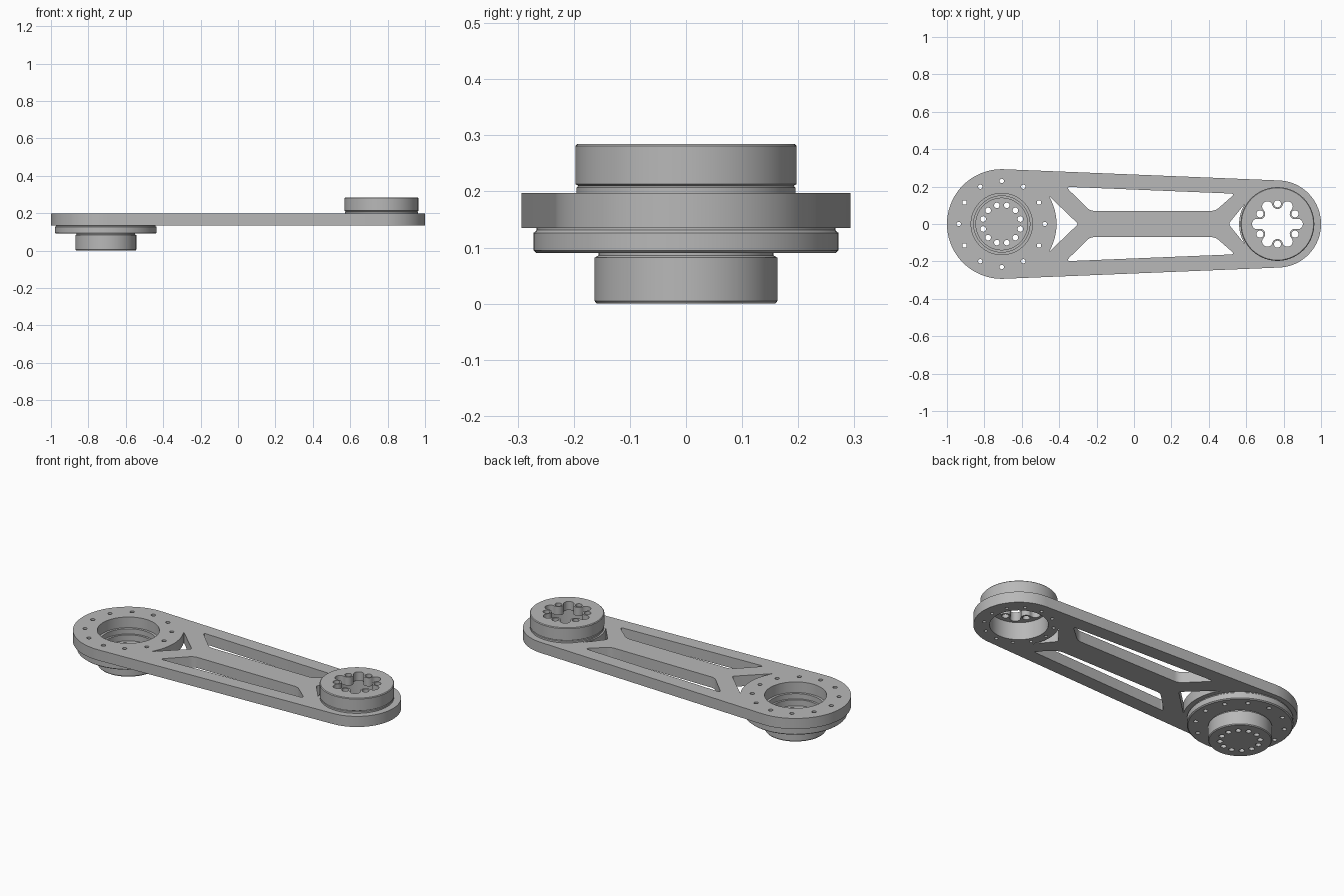
import bpy, bmesh
from math import sin, cos, acos, pi, radians
from mathutils import Vector

cube = bpy.data.objects.get("Cube")
if cube:
    bpy.data.objects.remove(cube, do_unlink=True)

metal = bpy.data.materials.new("machined grey metal")
metal.use_nodes = True
GREY = (0.48, 0.48, 0.48, 1)
metal.diffuse_color = GREY
metal.node_tree.nodes["Principled BSDF"].inputs["Base Color"].default_value = GREY

BIG, SMALL = Vector((-0.707, 0)), Vector((0.767, 0))   # joint centres
R_BIG, R_SMALL = 0.293, 0.233                           # link end radii


def arc(c, r, a0, a1, n):
    return [Vector((c[0] + r * cos(a0 + (a1 - a0) * i / n),
                    c[1] + r * sin(a0 + (a1 - a0) * i / n))) for i in range(n + 1)]


def circle(c, r, n=96):
    return arc(c, r, 0, 2 * pi, n)[:-1]


def bolt_circle(c, ring, r, count, start=0.0):
    return [circle(p, r, 20) for p in arc(c, ring, start, start + 2 * pi, count)[:-1]]


def rounded(points, r):
    """Round every corner of a polygon with a short curve."""
    pts = [Vector(p) for p in points]
    out = []
    for i, p in enumerate(pts):
        a, b = pts[i - 1] - p, pts[(i + 1) % len(pts)] - p
        s = p + a.normalized() * min(r, a.length * 0.4)
        e = p + b.normalized() * min(r, b.length * 0.4)
        for k in range(6):
            t = k / 5
            out.append(s * (1 - t) ** 2 + p * 2 * t * (1 - t) + e * t * t)
    return out


def finish(obj):
    bm = bmesh.new()
    bm.from_mesh(obj.data)
    bmesh.ops.remove_doubles(bm, verts=bm.verts, dist=1e-5)
    bmesh.ops.recalc_face_normals(bm, faces=bm.faces)
    bm.to_mesh(obj.data)
    bm.free()
    obj.data.materials.clear()
    obj.data.materials.append(metal)
    bpy.ops.object.select_all(action='DESELECT')
    obj.select_set(True)
    bpy.context.view_layer.objects.active = obj
    bpy.ops.object.shade_smooth_by_angle(angle=radians(30))


def plate(name, loops, z0, z1):
    """Extrude an outline (first loop) with holes (other loops)."""
    cu = bpy.data.curves.new(name, 'CURVE')
    cu.dimensions = '2D'
    cu.fill_mode = 'BOTH'
    cu.extrude = (z1 - z0) / 2
    for loop in loops:
        sp = cu.splines.new('POLY')
        sp.points.add(len(loop) - 1)
        for sp_point, p in zip(sp.points, loop):
            sp_point.co = (p[0], p[1], 0, 1)
        sp.use_cyclic_u = True
    obj = bpy.data.objects.new(name, cu)
    obj.location.z = (z0 + z1) / 2
    bpy.context.collection.objects.link(obj)
    bpy.ops.object.select_all(action='DESELECT')
    obj.select_set(True)
    bpy.context.view_layer.objects.active = obj
    bpy.ops.object.convert(target='MESH')
    finish(bpy.context.view_layer.objects.active)


def lathe(name, c, profile, n=96):
    """Spin a closed (radius, height) profile around a vertical axis."""
    bm = bmesh.new()
    rings = [[bm.verts.new((p.x, p.y, z)) for p in circle(c, r, n)] for r, z in profile]
    for i, ring in enumerate(rings):
        prev = rings[i - 1]
        for k in range(n):
            j = (k + 1) % n
            bm.faces.new((prev[k], prev[j], ring[j], ring[k]))
    me = bpy.data.meshes.new(name)
    bm.to_mesh(me)
    bm.free()
    obj = bpy.data.objects.new(name, me)
    bpy.context.collection.objects.link(obj)
    finish(obj)


# Link arm: tangent hull of two circles with truss cutouts
phi = acos((R_BIG - R_SMALL) / (SMALL - BIG).length)
outline = arc(BIG, R_BIG, phi, 2 * pi - phi, 64) + arc(SMALL, R_SMALL, -phi, phi, 64)
slot = [(-0.365, 0.199), (0.54, 0.162), (0.435, 0.07), (-0.235, 0.07)]
slots = [rounded([(x, s * y) for x, y in slot], 0.025) for s in (1, -1)]
big_tri = rounded([(-0.298, 0)] + arc(BIG, R_BIG, radians(31), radians(-31), 12), 0.014)
small_tri = rounded([(0.505, 0)] + arc(SMALL, 0.205, radians(148), radians(212), 12), 0.014)
big_bolts = bolt_circle(BIG, 0.23, 0.012, 12)
plate("link_arm",
      [outline, *slots, big_tri, small_tri, circle(BIG, 0.164), circle(SMALL, 0.15),
       *big_bolts, *bolt_circle(SMALL, 0.18, 0.009, 12)], 0.135, 0.197)

# Lower joint: bolted flange, stepped cup wall and perforated floor
plate("lower_flange", [circle(BIG, 0.266), circle(BIG, 0.15), *big_bolts], 0.09, 0.135)
lathe("lower_flange_rim", BIG, [(0.266, 0.09), (0.272, 0.095), (0.272, 0.126), (0.266, 0.131)])
lathe("lower_cup_wall", BIG,
      [(0.159, 0), (0.163, 0.005), (0.163, 0.082), (0.156, 0.086), (0.156, 0.09),
       (0.15, 0.09), (0.15, 0.105), (0.138, 0.105), (0.138, 0.07), (0.159, 0.07)])
plate("lower_cup_floor",
      [circle(BIG, 0.159), *bolt_circle(BIG, 0.103, 0.015, 12, radians(15))], 0, 0.07)

# Upper joint: chamfered drum with a six-lobed opening in its cap
lathe("upper_drum_wall", SMALL,
      [(0.15, 0.197), (0.195, 0.197), (0.195, 0.207), (0.192, 0.21), (0.197, 0.213),
       (0.197, 0.281), (0.193, 0.285), (0.193, 0.235), (0.15, 0.235)])
RING = 0.108
lobe_r = RING * sin(radians(15))
turn = radians(105)
flower = []
for k in range(6):
    a, b = radians(60 * k), radians(60 * k + 30)
    lobe = SMALL + Vector((cos(a), sin(a))) * RING
    petal = SMALL + Vector((cos(b), sin(b))) * RING
    flower += arc(lobe, lobe_r, a - turn, a + turn, 16)[:-1]
    flower += arc(petal, lobe_r, b + 2 * pi - turn, b + turn, 12)[:-1]
plate("upper_drum_cap",
      [circle(SMALL, 0.193), flower, *bolt_circle(SMALL, RING, 0.019, 6, radians(30))],
      0.235, 0.285)
